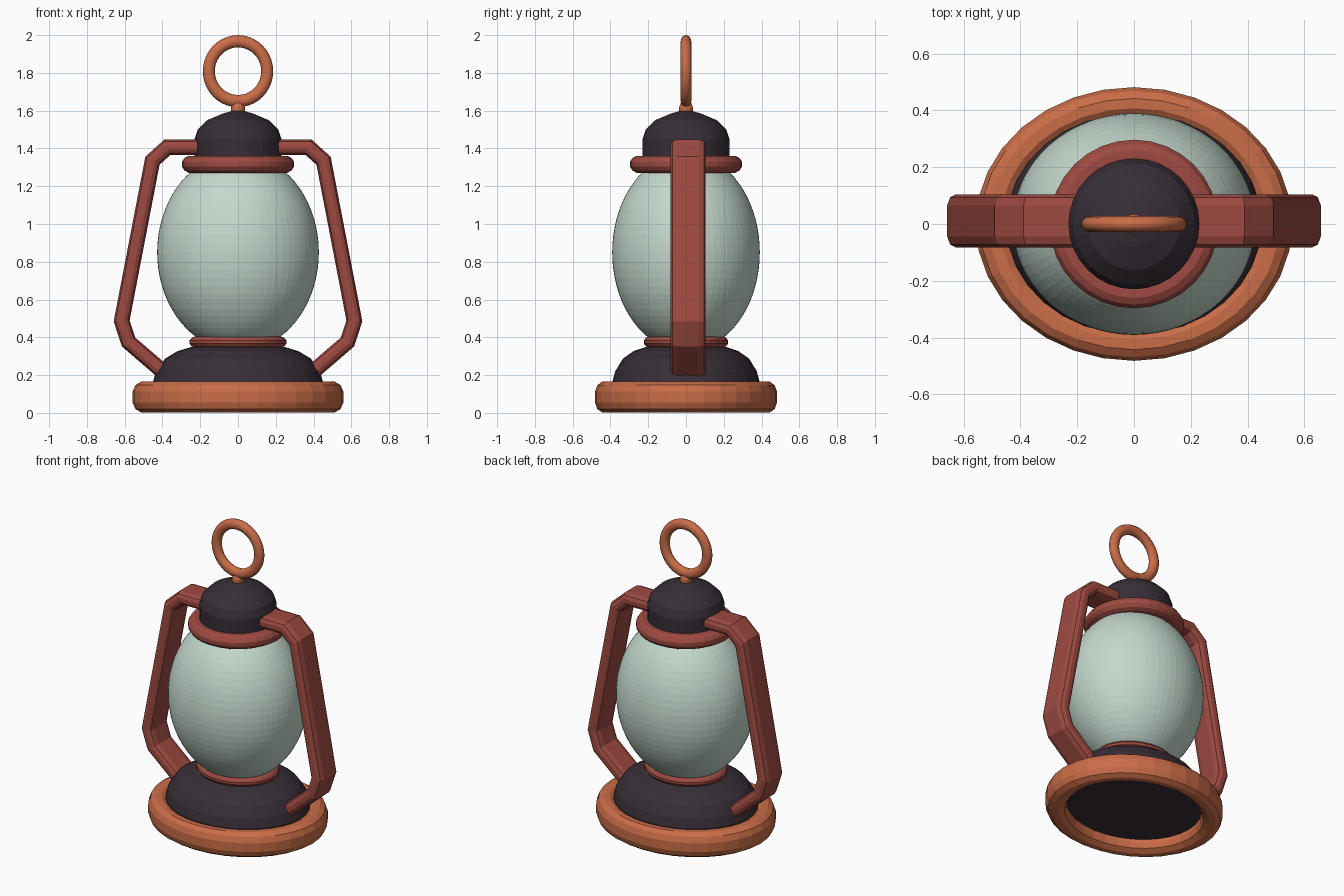
import bpy, bmesh, math
from mathutils import Vector

if "Cube" in bpy.data.objects:
    bpy.data.objects.remove(bpy.data.objects["Cube"])


def material(name, srgb):
    m = bpy.data.materials.new(name)
    lin = [((c / 255 + 0.055) / 1.055) ** 2.4 for c in srgb]
    m.diffuse_color = (*lin, 1)
    m.use_nodes = True
    m.node_tree.nodes["Principled BSDF"].inputs["Base Color"].default_value = m.diffuse_color
    return m


COPPER = material("copper orange", (202, 109, 72))
RED = material("rust red", (157, 74, 65))
DARK = material("dark iron", (55, 46, 55))
GLASS = material("pale green glass", (196, 216, 205))


def finish(bm, name, mat):
    bmesh.ops.recalc_face_normals(bm, faces=bm.faces)
    me = bpy.data.meshes.new(name)
    bm.to_mesh(me)
    bm.free()
    me.materials.append(mat)
    ob = bpy.data.objects.new(name, me)
    bpy.context.collection.objects.link(ob)
    return ob


def bridge(bm, rings, closed):
    n = len(rings[0])
    pairs = list(zip(rings, rings[1:]))
    if closed:
        pairs.append((rings[-1], rings[0]))
    for a, b in pairs:
        for i in range(n):
            j = (i + 1) % n
            bm.faces.new((a[i], a[j], b[j], b[i]))
    if not closed:
        bm.faces.new(rings[0])
        bm.faces.new(rings[-1])


def lathe(name, mat, profile, ysc=1.0, seg=32, closed=False):
    """Turn an (r, z) profile around z, squashed in y."""
    bm = bmesh.new()
    rings = []
    for r, z in profile:
        ring = []
        for i in range(seg):
            a = math.tau * i / seg
            ring.append(bm.verts.new((r * math.cos(a), ysc * r * math.sin(a), z)))
        rings.append(ring)
    bridge(bm, rings, closed)
    return finish(bm, name, mat)


def oval(r, z, rr, rz, n=12):
    return [(r + rr * math.cos(math.tau * (i + .5) / n) / math.cos(math.pi / n),
             z + rz * math.sin(math.tau * (i + .5) / n) / math.cos(math.pi / n))
            for i in range(n)]


# Oval base: rounded rim and dark dome, hollow underneath
lathe("base_rim", COPPER,
      [(.424, .055), (.437, .022), (.472, .002), (.512, .002), (.543, .02), (.558, .055),
       (.558, .112), (.543, .147), (.512, .166), (.472, .166), (.437, .145), (.424, .112)],
      .864, closed=True)
lathe("base_dome", DARK,
      [(.44, .075), (.45, .165), (.433, .22), (.385, .288), (.32, .327), (.25, .348),
       (.18, .36)], .866)

# Collars and glass globe
lathe("lower_collar", RED, oval(.215, .375, .042, .03), .868, closed=True)
glass = [(.428 * math.cos(t), .85 + .525 * math.sin(t))
         for t in [math.radians(-70 + 140 * i / 28) for i in range(29)]]
lathe("glass_globe", GLASS, glass, .913, seg=64)
lathe("upper_collar", RED, oval(.247, 1.316, .05, .045), closed=True)

# Cap and the small knob holding the ring
lathe("cap", DARK, [(.225, 1.30), (.23, 1.36), (.23, 1.45), (.213, 1.50), (.162, 1.55),
                    (.08, 1.585), (.02, 1.602)])
lathe("ring_knob", COPPER, [(.03, 1.58), (.036, 1.60), (.036, 1.62), (.028, 1.64)], seg=12)

# Hanging ring, standing in the xz plane
bpy.ops.mesh.primitive_torus_add(major_segments=40, minor_segments=12,
                                 major_radius=.156, minor_radius=.032,
                                 location=(0, 0, 1.809), rotation=(math.pi / 2, 0, 0))
ring = bpy.context.object
ring.name = "hanging_ring"
ring.scale = (.99, 1.015, .88)
ring.data.materials.append(COPPER)
bpy.ops.object.shade_smooth_by_angle(angle=math.radians(40))

# Side struts: rounded flat bar swept along a bent path
PATH = [(.14, 1.407), (.373, 1.407), (.453, 1.335), (.616, .487), (.579, .375), (.385, .208)]
QUARTER = [(.055, .041), (.083, .031), (.093, .012)]
HALF = QUARTER + [(u, -v) for u, v in reversed(QUARTER)]
SECTION = HALF + [(-u, -v) for u, v in HALF]
for side, label in ((-1, "left"), (1, "right")):
    bm = bmesh.new()
    pts = [Vector(p) for p in PATH]
    rings = []
    for i, p in enumerate(pts):
        d_in = (p - pts[max(i - 1, 0)]).normalized()
        d_out = (pts[min(i + 1, len(pts) - 1)] - p).normalized()
        t = (d_in + d_out).normalized()
        nrm = Vector((-t.y, t.x))
        ref = d_out if i == 0 else d_in
        k = 1 / max(.5, t.dot(ref))  # mitre keeps the bar's thickness
        rings.append([bm.verts.new((side * (p.x + nrm.x * v * k), .011 + u, p.y + nrm.y * v * k))
                      for u, v in SECTION])
    bridge(bm, rings, False)
    finish(bm, label + "_strut", RED)
